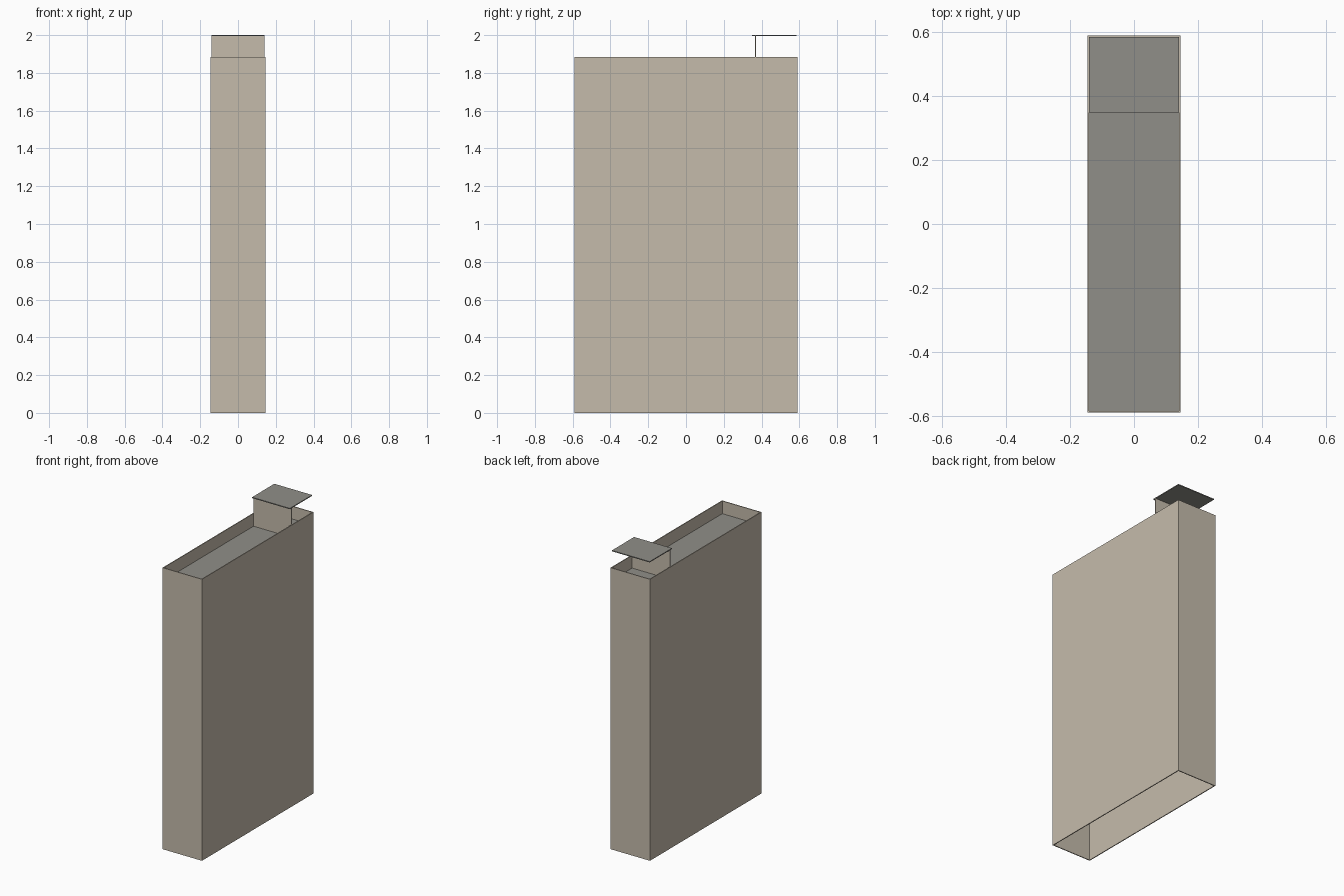
import bpy, bmesh

if "Cube" in bpy.data.objects:
    bpy.data.objects.remove(bpy.data.objects["Cube"])


def material(name, rgb):
    m = bpy.data.materials.new(name)
    m.diffuse_color = (*rgb, 1.0)
    m.use_nodes = True
    m.node_tree.nodes["Principled BSDF"].inputs["Base Color"].default_value = m.diffuse_color
    return m


BEIGE = material("warm beige", (0.56, 0.50, 0.41))
GREY = material("slate grey", (0.28, 0.275, 0.25))


def box(name, mat, x, y, z, open_ends=False):
    """Box from (min, max) ranges; open_ends drops the top and bottom faces."""
    bm = bmesh.new()
    bmesh.ops.create_cube(bm, size=1)
    for v in bm.verts:
        for i, (lo, hi) in enumerate((x, y, z)):
            v.co[i] = hi if v.co[i] > 0 else lo
    bm.normal_update()
    if open_ends:
        ends = [f for f in bm.faces if abs(f.normal.z) > 0.5]
        bmesh.ops.delete(bm, geom=ends, context='FACES_ONLY')
    mesh = bpy.data.meshes.new(name)
    bm.to_mesh(mesh)
    bm.free()
    mesh.materials.append(mat)
    ob = bpy.data.objects.new(name, mesh)
    bpy.context.collection.objects.link(ob)
    return ob


WALL = 0.006
HX, HY, H = 0.146, 0.59, 1.885
IX, IY = HX - WALL, HY - WALL

# Tall hollow casing, open at top and bottom
casing = box("casing", BEIGE, (-HX, HX), (-HY, HY), (0, H), open_ends=True)
solid = casing.modifiers.new("wall_thickness", 'SOLIDIFY')
solid.thickness = WALL
solid.offset = -1
solid.use_even_offset = True

# Recessed panel just below the casing rim
box("recessed_panel", GREY, (-IX, IX), (-IY, IY), (1.794, 1.80))

# Upright riser carrying the small raised shelf
box("riser", BEIGE, (-IX, IX), (0.364, 0.37), (1.80, 1.994))
box("raised_shelf", GREY, (-IX, IX), (0.349, IY), (1.994, 2.0))
